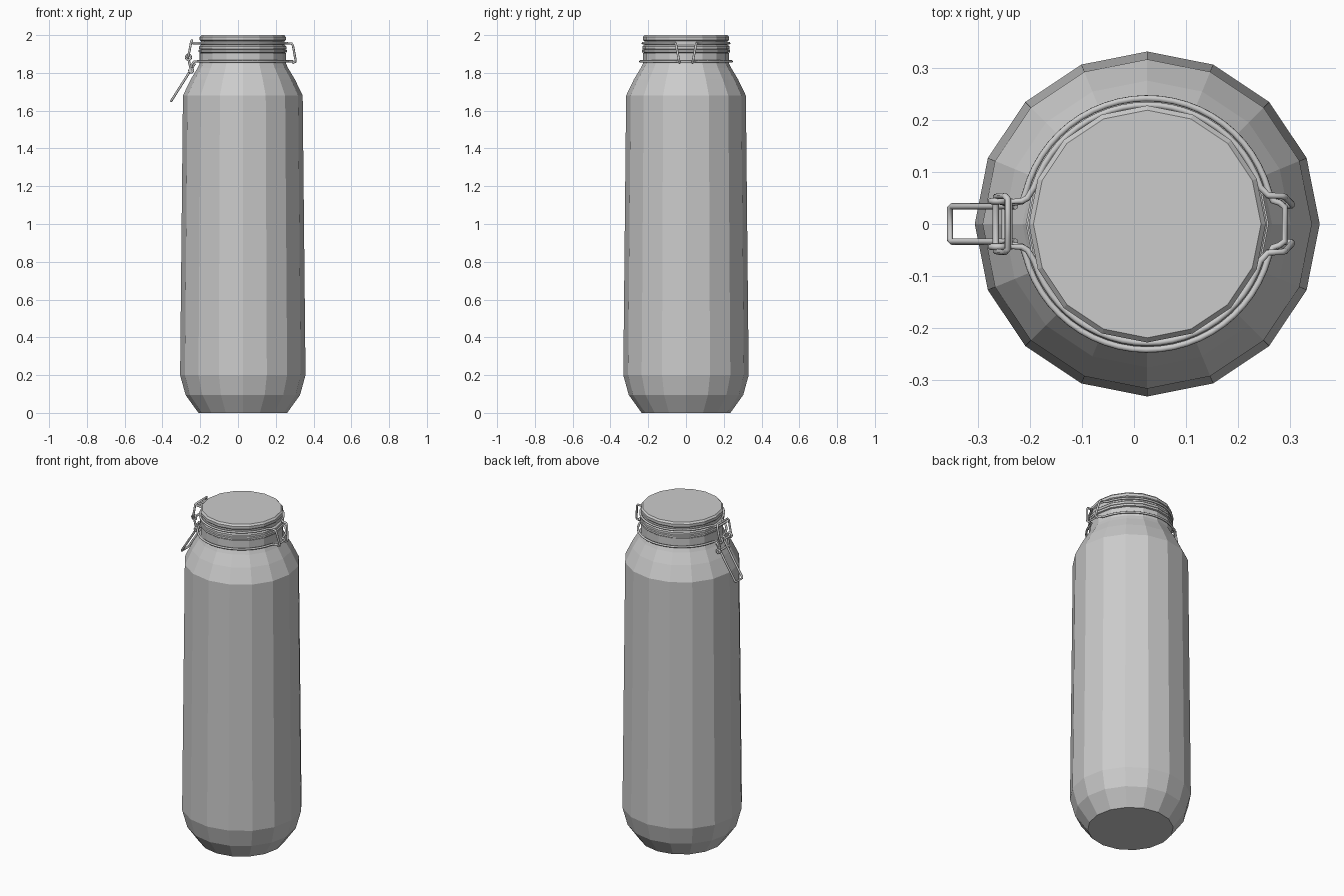
import bpy, bmesh
from math import sin, cos, pi, radians

if "Cube" in bpy.data.objects:
    bpy.data.objects.remove(bpy.data.objects["Cube"])

CX = 0.0255   # jar axis
WIRE = 0.0062  # wire radius


def lathe(name, profile, sides=16):
    """Closed faceted solid from (radius, z) pairs."""
    bm = bmesh.new()
    rings = [[bm.verts.new((CX + r * cos(2 * pi * i / sides), r * sin(2 * pi * i / sides), z))
              for i in range(sides)] for r, z in profile]
    for a, b in zip(rings, rings[1:]):
        for i in range(sides):
            j = (i + 1) % sides
            bm.faces.new((a[i], a[j], b[j], b[i]))
    bm.faces.new(rings[0][::-1])
    bm.faces.new(rings[-1])
    me = bpy.data.meshes.new(name)
    bm.to_mesh(me)
    bm.free()
    ob = bpy.data.objects.new(name, me)
    bpy.context.collection.objects.link(ob)
    return ob


def wire(name, pts, cyclic=False, radius=WIRE):
    """Round wire following a list of points."""
    cu = bpy.data.curves.new(name, 'CURVE')
    cu.dimensions = '3D'
    cu.bevel_depth = radius
    cu.bevel_resolution = 2
    cu.use_fill_caps = True
    sp = cu.splines.new('POLY')
    sp.points.add(len(pts) - 1)
    for p, co in zip(sp.points, pts):
        p.co = (*co, 1)
    sp.use_cyclic_u = cyclic
    sp.use_smooth = True
    ob = bpy.data.objects.new(name, cu)
    bpy.context.collection.objects.link(ob)
    return ob


def arc(r, z, a0, a1, n=24):
    return [(CX + r * cos(radians(a0 + (a1 - a0) * i / n)),
             r * sin(radians(a0 + (a1 - a0) * i / n)), z) for i in range(n + 1)]


def mirrored(half):
    """Half path plus its reflection in y, walked backwards."""
    return half + [(x, -y, z) for x, y, z in reversed(half)]


# Jar body with rounded base and shoulder
lathe("jar_body", [(0.235, 0), (0.303, 0.095), (0.332, 0.2), (0.317, 1.68), (0.276, 1.765),
                   (0.240, 1.825), (0.228, 1.85), (0.228, 1.905)])
# Sealing ring
lathe("rubber_seal", [(0.218, 1.905), (0.234, 1.910), (0.234, 1.922), (0.218, 1.927)])
# Lid with a groove for the wire
lathe("lid", [(0.215, 1.922), (0.231, 1.927), (0.231, 1.94), (0.221, 1.948),
              (0.221, 1.968), (0.228, 1.974), (0.228, 1.99), (0.219, 2.0)])

# Upper wire: latch bar at left, hinge legs hooking down at right
wire("lid_wire", mirrored([
    (0.288, 0.034, 1.853), (0.304, 0.036, 1.858), (0.304, 0.038, 1.872),
    (0.291, 0.052, 1.945), (0.284, 0.054, 1.955), (0.258, 0.055, 1.957)]
    + arc(0.229, 1.957, 18, 162)
    + [(-0.205, 0.050, 1.957), (-0.216, 0.044, 1.957), (-0.240, 0.043, 1.957)]))
wire("lid_wire_latch_bar", [(-0.240, -0.045, 1.957), (-0.240, 0.045, 1.957)])

# Lower wire: hinge bar at right, ends dropping to the lever pivot at left
wire("neck_wire", mirrored([
    (-0.250, 0.040, 1.812), (-0.244, 0.040, 1.845), (-0.232, 0.041, 1.860),
    (-0.216, 0.043, 1.861)] + arc(0.242, 1.861, 166, 15)
    + [(0.267, 0.045, 1.861), (0.280, 0.041, 1.861), (0.290, 0.033, 1.861)]))

# Latch bail loop around the upper bar
wire("latch_loop", mirrored([
    (-0.266, 0.046, 1.879), (-0.265, 0.053, 1.884), (-0.257, 0.054, 1.915),
    (-0.248, 0.054, 1.965), (-0.243, 0.048, 1.973)]), cyclic=True)

# Lever: pivots and long handle
wire("lever_handle", mirrored([
    (-0.228, 0.034, 1.85), (-0.250, 0.034, 1.815), (-0.350, 0.034, 1.657),
    (-0.354, 0.030, 1.650)]))
for s, side in ((1, "back"), (-1, "front")):
    # Eyelets joining lever, loop and neck wire
    for tag, x, z, r in (("upper", -0.262, 1.882, 0.013), ("lower", -0.248, 1.812, 0.010)):
        wire(f"lever_eyelet_{tag}_{side}",
             [(x + r * cos(pi * i / 6), s * 0.044, z + r * sin(pi * i / 6)) for i in range(12)],
             cyclic=True)
    wire(f"lever_arm_{side}", [(-0.262, s * 0.044, 1.872), (-0.249, s * 0.042, 1.815)])
wire("lever_pivot_bar", [(-0.249, -0.052, 1.812), (-0.249, 0.052, 1.812)])
